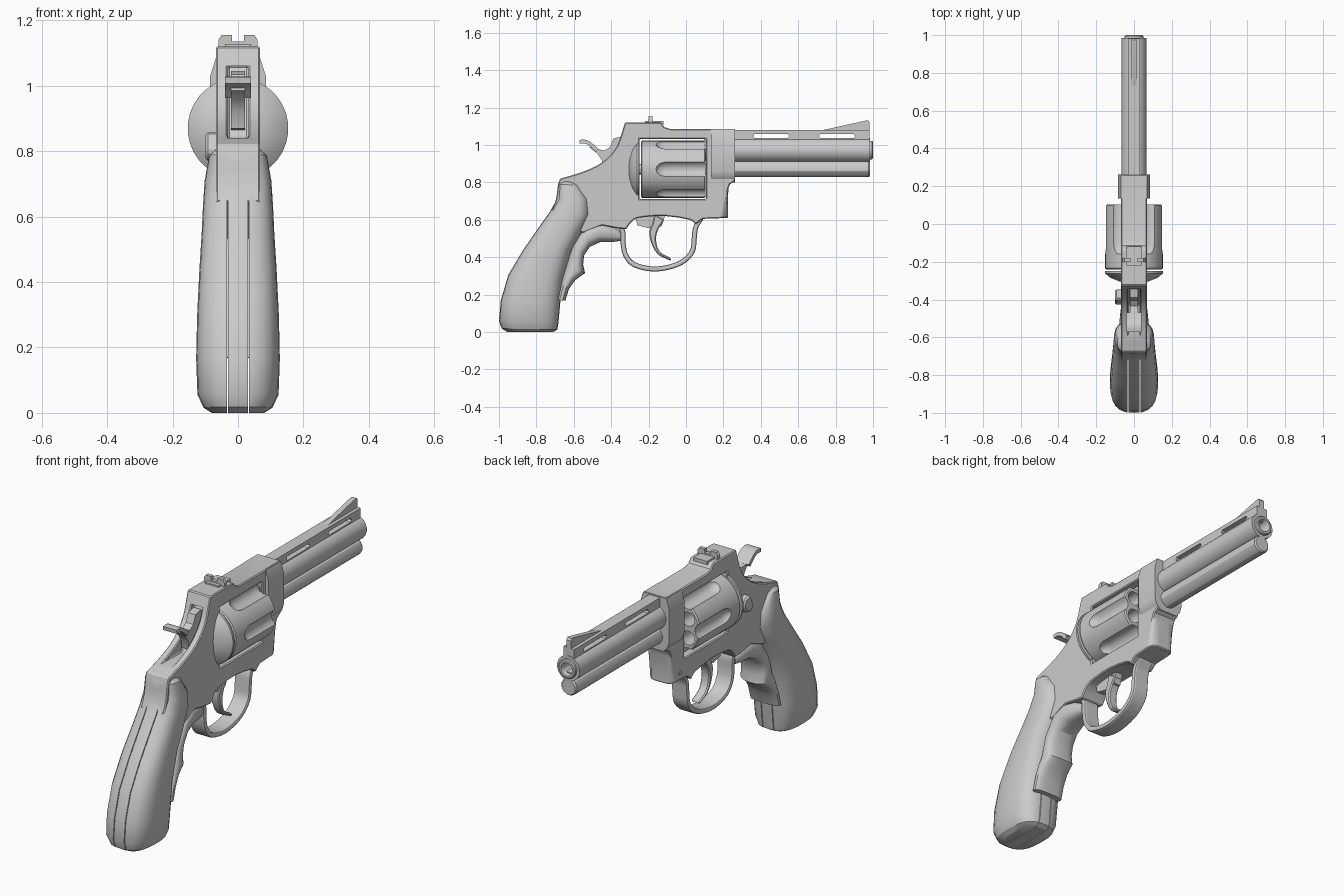
import bpy, bmesh
from math import sin, cos, pi, radians, copysign
from mathutils import Vector

if "Cube" in bpy.data.objects:
    bpy.data.objects.remove(bpy.data.objects["Cube"])


def finish(name, bm, angle=30):
    bmesh.ops.recalc_face_normals(bm, faces=bm.faces)
    me = bpy.data.meshes.new(name)
    bm.to_mesh(me)
    bm.free()
    ob = bpy.data.objects.new(name, me)
    bpy.context.collection.objects.link(ob)
    shade(ob, angle)
    return ob


def shade(ob, angle=30):
    bpy.ops.object.select_all(action='DESELECT')
    ob.select_set(True)
    bpy.context.view_layer.objects.active = ob
    bpy.ops.object.shade_smooth_by_angle(angle=radians(angle))


def skin(name, rings, angle=30):
    """Closed solid through a row of equal-length rings."""
    bm = bmesh.new()
    rows = [[bm.verts.new(p) for p in r] for r in rings]
    n = len(rows[0])
    for a, b in zip(rows, rows[1:]):
        for i in range(n):
            bm.faces.new((a[i], a[(i + 1) % n], b[(i + 1) % n], b[i]))
    bm.faces.new(rows[0])
    bm.faces.new(rows[-1])
    return finish(name, bm, angle)


def prism(name, pts, a, b, axis='x'):
    """Extrude a (y,z) outline along x, or an (x,z) outline along y."""
    put = (lambda p, d: (d, p[0], p[1])) if axis == 'x' else (lambda p, d: (p[0], d, p[1]))
    return skin(name, [[put(p, d) for p in pts] for d in (a, b)])


def box(name, hw, y0, y1, z0, z1):
    return prism(name, [(y0, z0), (y1, z0), (y1, z1), (y0, z1)], -hw, hw)


def lathe(name, prof, z, x=0, n=20):
    """Turn (y, radius) pairs about an axis along y."""
    return skin(name, [[(x + r * cos(2 * pi * (i + .5) / n), y, z + r * sin(2 * pi * (i + .5) / n))
                        for i in range(n)] for y, r in prof])


def loft(name, stations, power=2.8, n=24):
    """Rounded-box sections between a back and a front (y,z) point."""
    rings = []
    for y0, z0, y1, z1, w in stations:
        ring = []
        for i in range(n):
            c, s = cos(2 * pi * i / n), sin(2 * pi * i / n)
            u = .5 + .5 * copysign(abs(c) ** (2 / power), c)
            ring.append((w * copysign(abs(s) ** (2 / power), s), y0 + (y1 - y0) * u, z0 + (z1 - z0) * u))
        rings.append(ring)
    return skin(name, rings)


def spline(pts, n=4):
    """Catmull-Rom curve through the points."""
    P = [Vector(p) for p in pts]
    P = [2 * P[0] - P[1]] + P + [2 * P[-1] - P[-2]]
    out = []
    for i in range(1, len(P) - 2):
        a, b, c, d = P[i - 1:i + 3]
        for k in range(n):
            t = k / n
            out.append(.5 * (2 * b + (c - a) * t + (2 * a - 5 * b + 4 * c - d) * t * t
                             + (3 * b - a - 3 * c + d) * t ** 3))
    return out + [P[-2]]


def band(name, pts, thick, hw):
    """Strip of even thickness along a curved (y,z) path."""
    p = spline(pts)
    left, right = [], []
    for i, q in enumerate(p):
        t = (p[min(i + 1, len(p) - 1)] - p[max(i - 1, 0)]).normalized()
        nrm = Vector((-t.y, t.x)) * thick / 2
        left.append(q + nrm)
        right.append(q - nrm)
    return prism(name, left + right[::-1], -hw, hw)


def apply(ob, mod):
    bpy.context.view_layer.objects.active = ob
    bpy.ops.object.modifier_apply(modifier=mod.name)


def cut(ob, cutters):
    for c in cutters:
        m = ob.modifiers.new("cut", 'BOOLEAN')
        m.operation, m.solver, m.object = 'DIFFERENCE', 'EXACT', c
        apply(ob, m)
        bpy.data.objects.remove(c)
    shade(ob)


def bevel(ob, width, segments=1):
    m = ob.modifiers.new("bevel", 'BEVEL')
    m.width, m.segments, m.limit_method, m.angle_limit = width, segments, 'ANGLE', radians(40)
    apply(ob, m)
    shade(ob)


# frame with cylinder window and hammer slot
back = spline([(-.72, .645), (-.695, .71), (-.685, .78), (-.674, .82)], 2)
tang = spline([(-.674, .82), (-.57, .85), (-.475, .89), (-.415, .935), (-.368, .995), (-.345, 1.06), (-.326, 1.12)], 2)
arch = spline([(.05, .575), (.02, .60), (-.11, .62), (-.22, .615), (-.28, .60), (-.32, .55)], 2)
frame = prism("frame", back[:-1] + tang + [(-.134, 1.12), (-.115, 1.095), (-.085, 1.086), (.262, 1.086), (.262, .807),
              (.235, .79), (.225, .765), (.225, .61), (.09, .605)] + arch
              + [(-.37, .555), (-.45, .57), (-.55, .53), (-.62, .56)], -.068, .068)
bm = bmesh.new()
bm.from_mesh(frame.data)
nose = [e for e in bm.edges if all(abs(v.co.y - .225) < .001 for v in e.verts)
        and abs(e.verts[0].co.x - e.verts[1].co.x) < .001]
bmesh.ops.bevel(bm, geom=nose, offset=.035, segments=3, profile=.5, affect='EDGES')
bm.to_mesh(frame.data)
bm.free()
cut(frame, [box("window_cutter", .3, -.248, .108, .711, 1.032),
            prism("slot_cutter", [(-.66, .84), (-.43, .84), (-.31, 1.06), (-.5, 1.06)], -.031, .031)])
bevel(frame, .006)

# swollen barrel seat at the front of the frame
seat = [(.05, .80), (.075, .825), (.085, .86), (.085, 1.03), (.068, 1.084)]
prism("barrel_seat", seat + [(-x, z) for x, z in seat[::-1]], .135, .262, 'y')
lathe("barrel_shank", [(.1, .06), (.15, .06)], .973)

# recoil shield behind the cylinder
lathe("recoil_shield", [(-.25, .154), (-.262, .154), (-.285, .125), (-.303, .08), (-.308, .04)], .87, n=32)

# fluted cylinder with six chambers
drum = lathe("cylinder", [(-.24, .147), (-.234, .153), (.098, .153), (.104, .146)], .87, n=48)
tools = []
for k in range(6):
    a, b = k * pi / 3, k * pi / 3 + pi / 6
    tools.append(lathe("flute_cutter", [(-.165, .008), (-.155, .026), (-.135, .04), (-.11, .045), (.2, .045)],
                       .87 + .17 * sin(a), .17 * cos(a), 16))
    tools.append(lathe("chamber_cutter", [(-.12, .037), (.2, .037)], .87 + .1 * sin(b), .1 * cos(b), 16))
cut(drum, tools)
lathe("cylinder_axle", [(-.27, .03), (.13, .03)], .87, n=12)

# barrel, underlug and ventilated rib
lathe("barrel", [(.2, .066), (.985, .066), (.985, .05), (.995, .05), (1.0, .045), (1.0, .034), (.985, .029), (.8, .029)], .973)
lathe("underlug", [(.24, .046), (.977, .046), (.985, .04)], .873, n=12)
box("barrel_web", .024, .25, .98, .88, .95)
rib = box("top_rib", .032, .25, .982, 1.0, 1.08)
cut(rib, [prism("vent_cutter", [(y, 1.037), (y + .18, 1.037), (y + .19, 1.047), (y + .18, 1.058), (y, 1.058),
                                (y - .005, 1.047)], -.2, .2) for y in (.365, .716)])

# sights
prism("front_sight", [(.71, 1.075), (.96, 1.13), (.975, 1.13), (.982, 1.12), (.982, 1.075)], -.014, .014)
ear = [(.06, 1.11), (.06, 1.14), (.05, 1.155), (.018, 1.155), (.018, 1.135)]
prism("rear_sight", ear + [(-x, z) for x, z in ear[::-1]], -.2, -.18, 'y')
box("rear_sight_base", .04, -.22, -.12, 1.11, 1.128)

# hammer and its wide thumb spur
prism("hammer", [(-.51, 1.01), (-.475, .978), (-.435, .97), (-.405, .99), (-.388, 1.035), (-.34, 1.045), (-.33, .98),
                 (-.40, .86), (-.44, .87), (-.45, .92), (-.475, .955), (-.515, .985)], -.022, .022)
band("hammer_spur", [(-.57, 1.017), (-.54, 1.018), (-.51, 1.003), (-.475, .97)], .02, .04)

# trigger and guard
curve = spline([(-.115, .60), (-.15, .545), (-.16, .49), (-.14, .43), (-.08, .395)], 3)
inner = spline([(-.08, .38), (-.15, .415), (-.187, .48), (-.195, .54), (-.18, .58), (-.17, .63)], 3)
bevel(prism("trigger", curve + inner, -.025, .025), .006)
prism("trigger_stop", [(-.27, .62), (-.26, .57), (-.2, .555), (-.13, .565), (-.11, .63)], -.02, .02)
guard = band("trigger_guard", [(-.36, .58), (-.338, .535), (-.336, .47), (-.322, .41), (-.28, .362), (-.19, .338), (-.1, .345),
                               (-.02, .375), (.033, .43), (.044, .5), (.052, .56), (.085, .615)], .027, .045)
bevel(guard, .009, 2)

# cylinder latch and screw on the left side
latch = prism("cylinder_latch", [(-.43, .80), (-.41, .77), (-.365, .775), (-.345, .81), (-.355, .85), (-.40, .86)], -.1, -.06)
bevel(latch, .008)
prism("frame_screw", [(.15 + .012 * cos(k * pi / 4), .65 + .012 * sin(k * pi / 4)) for k in range(8)], -.072, -.06)

# grip split into two panels and a backstrap by thin seams
grip = loft("grip", [(-.668, .82, -.62, .82, .05), (-.685, .79, -.572, .785, .088), (-.69, .71, -.52, .71, .102),
                     (-.73, .64, -.511, .63, .107), (-.79, .555, -.55, .545, .111), (-.87, .44, -.61, .44, .118),
                     (-.95, .305, -.655, .29, .125), (-.99, .17, -.672, .16, .128), (-1, .06, -.682, .05, .124),
                     (-.985, .018, -.688, .013, .105), (-.955, 0, -.71, 0, .08)])
cut(grip, [prism("seam_cutter", [(-1.1, -.1), (-.5, -.1), (-.5, .66), (-1.1, .66)], s * .032 - .002, s * .032 + .002)
           for s in (-1, 1)])

# finger rest in front of the grip
loft("finger_rest", [(-.352, .54, -.35, .487, .045), (-.40, .575, -.40, .48, .062), (-.47, .59, -.46, .48, .072),
                     (-.54, .56, -.515, .455, .078), (-.60, .47, -.545, .41, .08), (-.62, .42, -.55, .36, .08),
                     (-.64, .36, -.54, .315, .082), (-.655, .31, -.592, .278, .084), (-.67, .25, -.626, .23, .086),
                     (-.69, .17, -.645, .168, .086)], 2.6)
